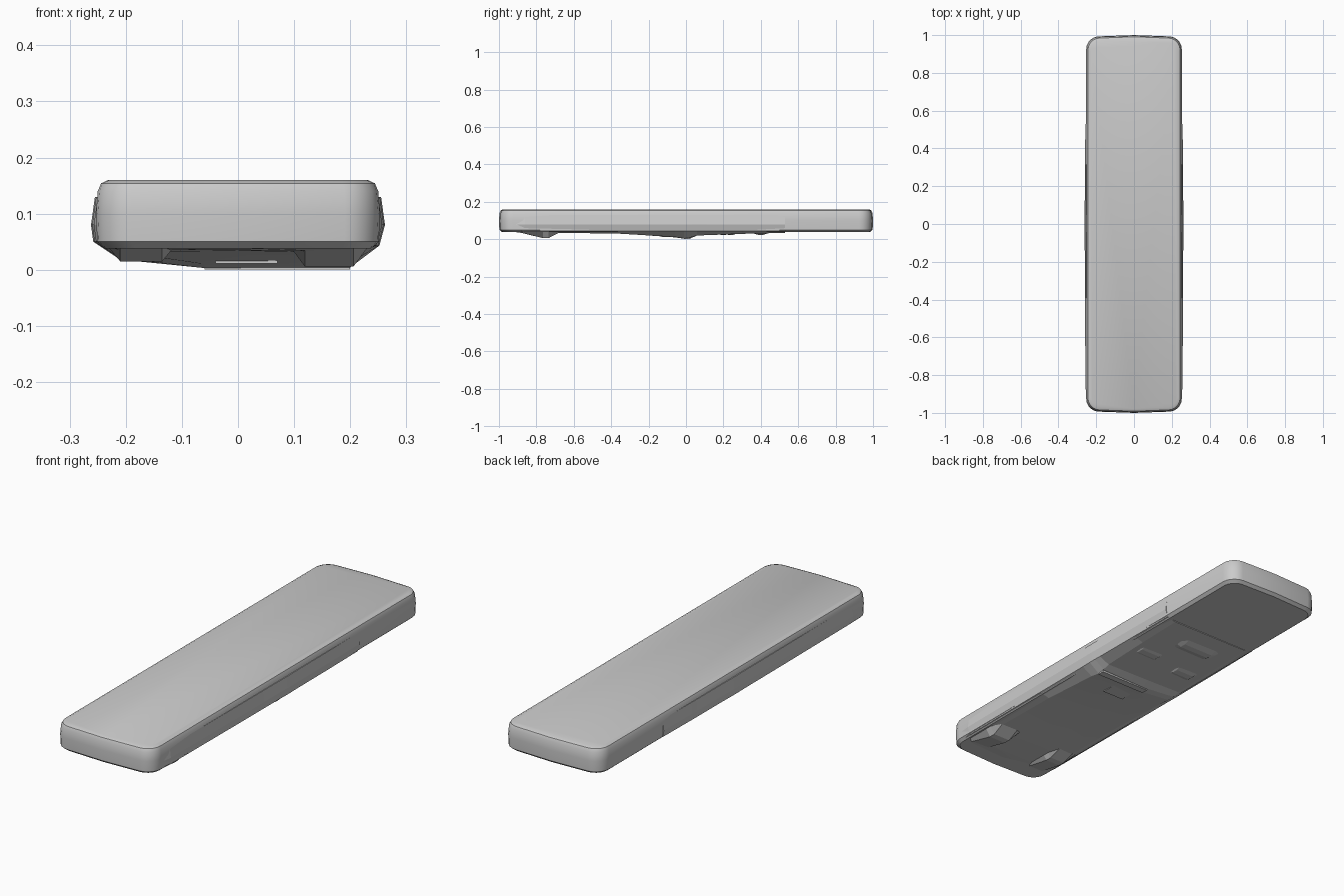
import bpy, bmesh, math

if "Cube" in bpy.data.objects:
    bpy.data.objects.remove(bpy.data.objects["Cube"])


def make_object(name, bm, angle=25):
    bmesh.ops.recalc_face_normals(bm, faces=bm.faces)
    mesh = bpy.data.meshes.new(name)
    bm.to_mesh(mesh)
    bm.free()
    ob = bpy.data.objects.new(name, mesh)
    bpy.context.collection.objects.link(ob)
    bpy.ops.object.select_all(action='DESELECT')
    bpy.context.view_layer.objects.active = ob
    ob.select_set(True)
    bpy.ops.object.shade_smooth_by_angle(angle=math.radians(angle))
    return ob


def loft(name, rings, angle=25):
    bm = bmesh.new()
    loops = [[bm.verts.new(p) for p in ring] for ring in rings]
    n = len(loops[0])
    for a, b in zip(loops, loops[1:]):
        for i in range(n):
            j = (i + 1) % n
            bm.faces.new((a[i], a[j], b[j], b[i]))
    bm.faces.new(loops[0])
    bm.faces.new(loops[-1])
    return make_object(name, bm, angle)


def outline(inset, z, hx=0.253, hy=0.988, r=0.062, steps=5):
    # Rounded rectangle with slightly bowed short ends
    pts = []
    hx, hy, r = hx - inset, hy - inset, r - inset * 0.5
    for q, (sx, sy) in enumerate([(1, 1), (-1, 1), (-1, -1), (1, -1)]):
        for k in range(steps + 1):
            a = math.pi / 2 * (q + k / steps)
            pts.append((sx * (hx - r) + r * math.cos(a),
                        sy * (hy - r) + r * math.sin(a)))
        if q in (0, 2):
            pts.append((0, sy * hy))
    return [(x, y + math.copysign(0.012, y) * (1 - (x / hx) ** 2) * (abs(y) > hy - r - 0.001), z)
            for x, y in pts]


# Main slab with softened top and bottom rims
loft("main_slab", [outline(0.016, 0.038), outline(0.002, 0.05), outline(0, 0.1),
                   outline(0.003, 0.14), outline(0.009, 0.154), outline(0.022, 0.16)])

# Faceted lower tray: y, half width, left depth, centre depth, right depth
sections = [
    (-0.93, 0.250, 0.042, 0.040, 0.042),
    (-0.86, 0.257, 0.034, 0.036, 0.032),
    (-0.66, 0.258, 0.034, 0.035, 0.034),
    (-0.36, 0.260, 0.032, 0.032, 0.030),
    (-0.06, 0.261, 0.021, 0.010, 0.012),
    (-0.01, 0.262, 0.018, 0.003, 0.004),
    (0.025, 0.262, 0.019, 0.005, 0.010),
    (0.060, 0.261, 0.028, 0.024, 0.020),
    (0.300, 0.260, 0.032, 0.031, 0.029),
    (0.530, 0.257, 0.036, 0.035, 0.034),
]
rings = []
for y, w, zl, zc, zr in sections:
    ring = [(-w + 0.007, 0.13), (-w, 0.08), (-w + 0.004, 0.05), (-0.21, zl),
            (-0.06, zc), (0.20, zr), (w - 0.01, 0.043), (w, 0.08), (w - 0.007, 0.13)]
    rings.append([(x, y, z) for x, z in ring])
loft("lower_tray", rings, 5)


def wedge(name, x0, x1, y0, peak, y1, z, base=0.045):
    # Low tapered foot with a ridge across its width
    dx = (x1 - x0) * 0.2
    rings = []
    for y, zz in ((y0, base - 0.006), (peak - 0.015, z), (peak + 0.015, z), (y1, base - 0.006)):
        rings.append([(x0, y, base), (x1, y, base), (x1 - dx, y, zz), (x0 + dx, y, zz)])
    return loft(name, rings, 5)


# Feet near the front, one per side
wedge("front_foot_right", 0.09, 0.235, -0.90, -0.75, -0.67, 0.006)
wedge("front_foot_left", -0.235, -0.11, -0.90, -0.76, -0.67, 0.015)

# Shallow ridges on the rear half of the tray
for i, (x0, x1, y) in enumerate([(-0.2, -0.04, 0.2), (0.03, 0.2, 0.24), (-0.16, 0.1, 0.4)]):
    wedge(f"tray_ridge_{i}", x0, x1, y - 0.07, y, y + 0.06, 0.024)


def box(name, x0, x1, y0, y1, z0, z1):
    bm = bmesh.new()
    bmesh.ops.create_cube(bm, size=1)
    for v in bm.verts:
        v.co = ((x0, x1)[v.co.x > 0], (y0, y1)[v.co.y > 0], (z0, z1)[v.co.z > 0])
    return make_object(name, bm)


# Thin central pad the model rests on, and the block ahead of it
box("contact_pad", -0.06, 0.20, -0.012, 0.02, 0.0, 0.012)
box("centre_block", -0.04, 0.07, -0.13, -0.05, 0.011, 0.035)
